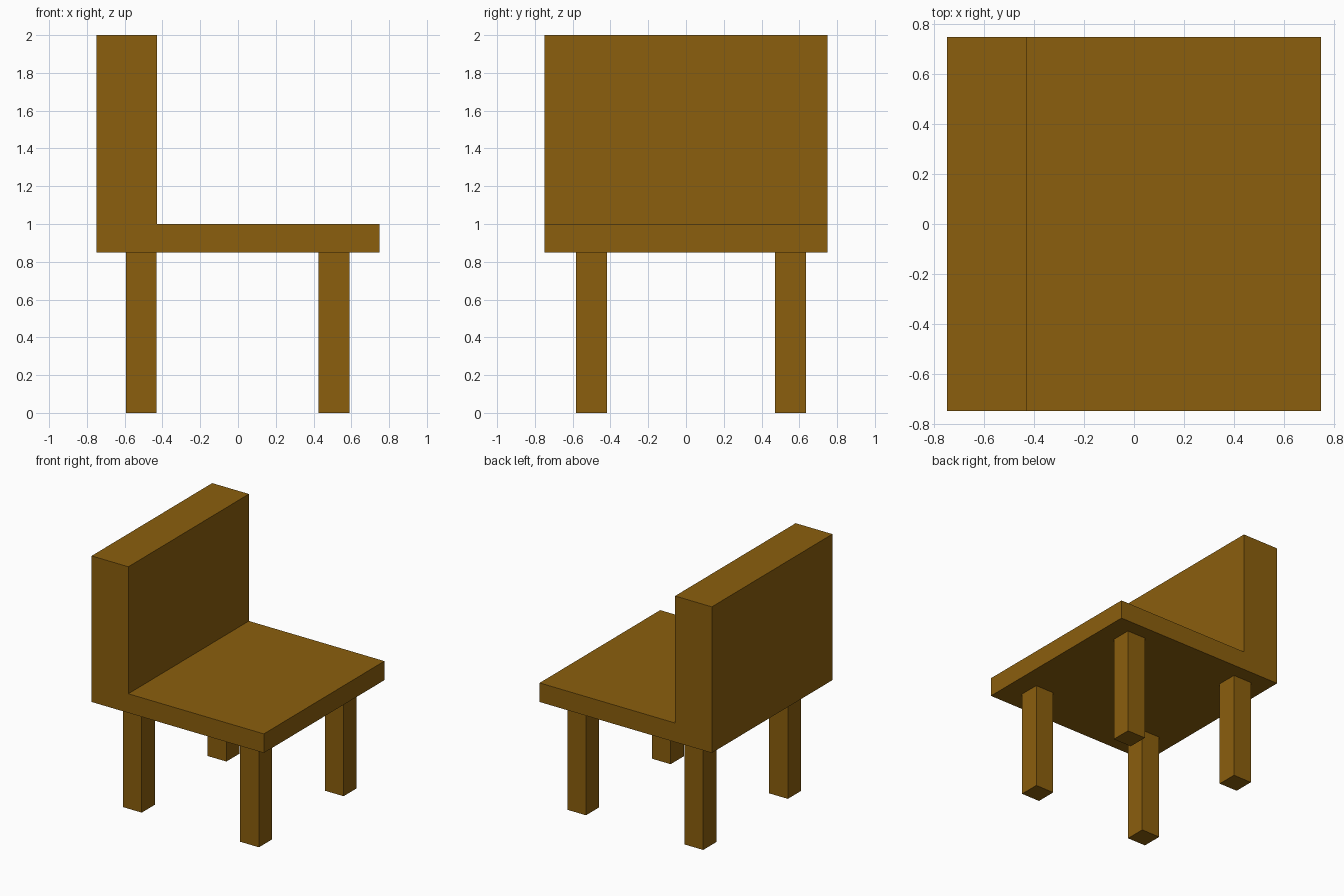
import bpy
import bmesh

if "Cube" in bpy.data.objects:
    bpy.data.objects.remove(bpy.data.objects["Cube"])

wood = bpy.data.materials.new("brown wood")
wood.diffuse_color = (0.258, 0.114, 0.004, 1.0)
wood.use_nodes = True
wood.node_tree.nodes["Principled BSDF"].inputs["Base Color"].default_value = wood.diffuse_color


def extrude_profile(name, points, direction):
    """Make a solid by extruding a flat profile along a direction."""
    bm = bmesh.new()
    face = bm.faces.new([bm.verts.new(p) for p in points])
    result = bmesh.ops.extrude_face_region(bm, geom=[face], use_keep_orig=True)
    moved = [g for g in result["geom"] if isinstance(g, bmesh.types.BMVert)]
    bmesh.ops.translate(bm, verts=moved, vec=direction)
    bmesh.ops.recalc_face_normals(bm, faces=bm.faces)
    mesh = bpy.data.meshes.new(name)
    bm.to_mesh(mesh)
    bm.free()
    mesh.materials.append(wood)
    obj = bpy.data.objects.new(name, mesh)
    bpy.context.collection.objects.link(obj)
    return obj


# Seat and backrest: one L-shaped profile across the full width
HALF, BACK_X = 0.75, -0.43
profile = [(-HALF, 0.85), (HALF, 0.85), (HALF, 1.0),
           (BACK_X, 1.0), (BACK_X, 2.0), (-HALF, 2.0)]
extrude_profile("seat_and_backrest", [(x, -HALF, z) for x, z in profile],
                (0, 2 * HALF, 0))

# Four square legs, slightly off-centre in y
LEG = 0.163
for x_name, x in (("back", -0.594), ("front", 0.427)):
    for y_name, y in (("right", -0.582), ("left", 0.471)):
        foot = [(x, y, 0), (x + LEG, y, 0),
                (x + LEG, y + LEG, 0), (x, y + LEG, 0)]
        extrude_profile(f"{x_name}_{y_name}_leg", foot, (0, 0, 0.85))
